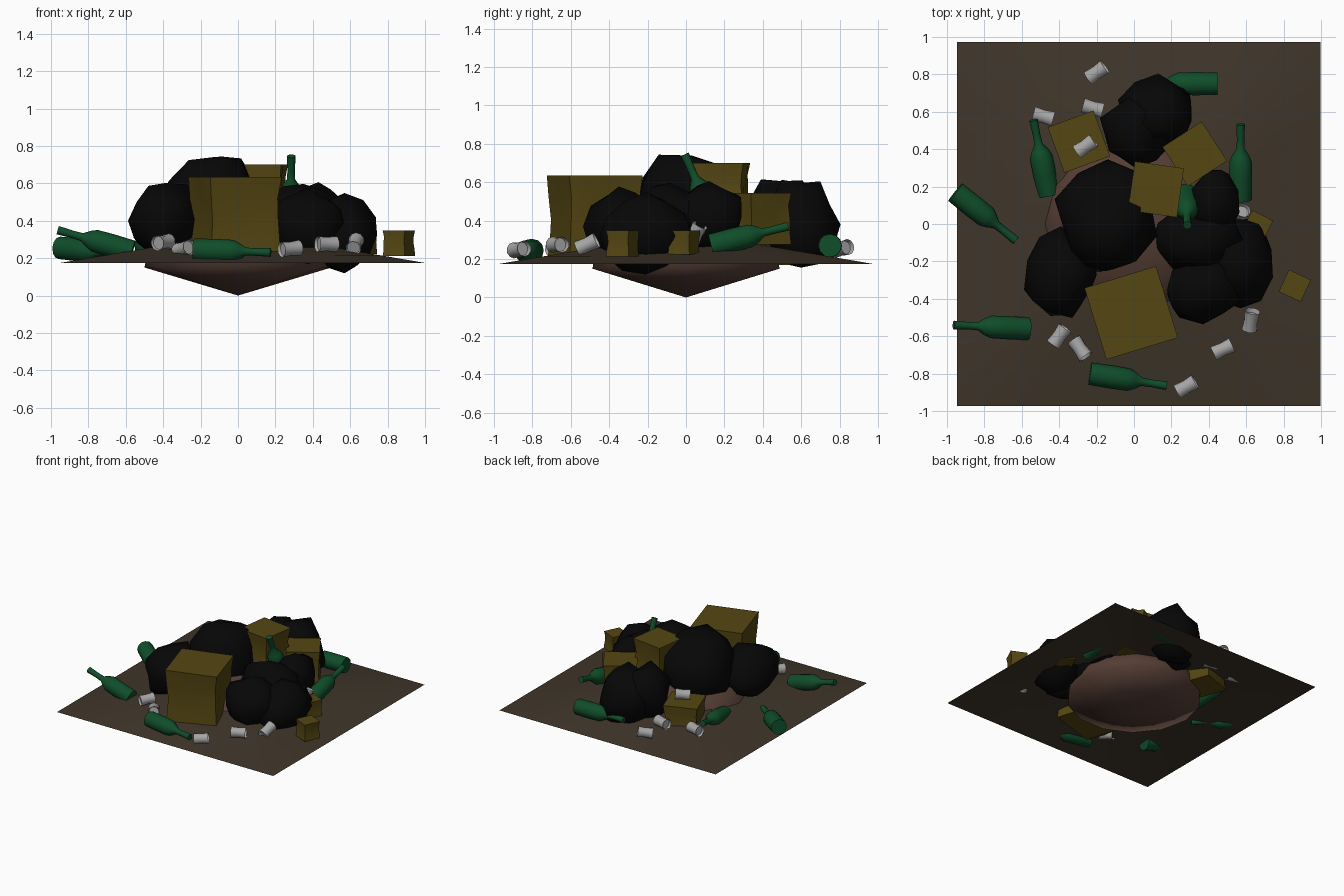
import bpy, bmesh, math, random
from mathutils import Vector, Matrix

if "Cube" in bpy.data.objects:
    bpy.data.objects.remove(bpy.data.objects["Cube"])

random.seed(11)

def mat(name, rgb):
    m = bpy.data.materials.new(name)
    m.diffuse_color = (*rgb, 1)
    m.use_nodes = True
    m.node_tree.nodes["Principled BSDF"].inputs["Base Color"].default_value = m.diffuse_color
    return m

DIRT = mat("dirt", (0.05, 0.036, 0.023))
CLAY = mat("clay", (0.09, 0.047, 0.035))
BLACK = mat("bin_bag_black", (0.002, 0.002, 0.002))
CARD = mat("cardboard", (0.09, 0.062, 0.006))
GREEN = mat("bottle_green", (0.005, 0.075, 0.023))
TIN = mat("tin", (0.38, 0.38, 0.38))

def finish(bm, name, material, angle=40, matrix=None):
    bmesh.ops.recalc_face_normals(bm, faces=bm.faces)
    me = bpy.data.meshes.new(name)
    bm.to_mesh(me)
    bm.free()
    ob = bpy.data.objects.new(name, me)
    bpy.context.collection.objects.link(ob)
    me.materials.append(material)
    if matrix:
        ob.matrix_world = matrix
    bpy.context.view_layer.objects.active = ob
    ob.select_set(True)
    bpy.ops.object.shade_smooth_by_angle(angle=math.radians(angle))
    ob.select_set(False)
    return ob

def lathe(profile, sides):
    """Revolve (radius, height) points around z."""
    bm = bmesh.new()
    rings = []
    for r, z in profile:
        if r == 0:
            rings.append([bm.verts.new((0, 0, z))])
        else:
            rings.append([bm.verts.new((r * math.cos(2 * math.pi * i / sides),
                                        r * math.sin(2 * math.pi * i / sides), z)) for i in range(sides)])
    for a, b in zip(rings, rings[1:]):
        for i in range(sides):
            j = (i + 1) % sides
            quad = [a[i % len(a)], a[j % len(a)], b[j % len(b)], b[i % len(b)]]
            bm.faces.new(list(dict.fromkeys(quad)))
    return bm

# Ground sheet, gently raised towards the middle
bm = bmesh.new()
bmesh.ops.create_grid(bm, x_segments=8, y_segments=8, size=0.972)
for v in bm.verts:
    edge = 0.972 - max(abs(v.co.x), abs(v.co.y))
    v.co.z = 0.175 + 0.17 * edge
    v.co.x += 0.025
finish(bm, "ground_sheet", DIRT, 60)

# Earth mound under the rubbish, pointed below
bm = lathe([(0, 0), (0.25, 0.075), (0.5, 0.15), (0.48, 0.25), (0.4, 0.34), (0.22, 0.41), (0, 0.43)], 14)
finish(bm, "earth_mound", CLAY, 180)

# Lumpy rubbish bags: centre, half sizes
BAGS = [((-0.14, 0.03, 0.46), (0.27, 0.30, 0.29)),
        ((-0.39, -0.27, 0.40), (0.19, 0.24, 0.20)),
        ((0.13, 0.60, 0.38), (0.20, 0.18, 0.24)),
        ((0.01, 0.50, 0.40), (0.18, 0.19, 0.22)),
        ((0.43, 0.12, 0.42), (0.13, 0.18, 0.18)),
        ((0.35, -0.08, 0.38), (0.23, 0.20, 0.22)),
        ((0.57, -0.21, 0.32), (0.17, 0.23, 0.20)),
        ((0.37, -0.35, 0.37), (0.20, 0.17, 0.19))]
for n, (c, s) in enumerate(BAGS):
    bm = bmesh.new()
    bmesh.ops.create_icosphere(bm, subdivisions=2, radius=1)
    for v in bm.verts:
        k = random.uniform(0.88, 1.15)
        v.co = Vector((v.co.x * s[0], v.co.y * s[1], v.co.z * s[2])) * k
    finish(bm, f"rubbish_bag_{n + 1}", BLACK, 60, Matrix.Translation(c))

# Dented cardboard boxes: centre, width, height, turn
BOXES = [((-0.015, -0.475, 0.405), 0.40, 0.46, 17),
         ((0.117, 0.185, 0.58), 0.265, 0.24, -8),
         ((-0.295, 0.44, 0.285), 0.26, 0.23, 20),
         ((0.325, 0.375, 0.41), 0.25, 0.27, 33),
         ((0.66, -0.01, 0.285), 0.125, 0.125, -27),
         ((0.86, -0.33, 0.28), 0.13, 0.135, -25)]
for n, (c, w, h, turn) in enumerate(BOXES):
    bm = bmesh.new()
    bmesh.ops.create_cube(bm, size=1)
    bmesh.ops.subdivide_edges(bm, edges=bm.edges[:], cuts=3, use_grid_fill=True)
    for v in bm.verts:
        # the sides cave in at mid height, the rims stay square
        sag = 1 - random.uniform(0.03, 0.13) * (1 - (2 * v.co.z) ** 2)
        v.co = Vector((v.co.x * w * sag, v.co.y * w * sag, v.co.z * h))
    finish(bm, f"cardboard_box_{n + 1}", CARD, 50,
           Matrix.Translation(c) @ Matrix.Rotation(math.radians(turn), 4, 'Z'))

# Bottles: base point to mouth point
BOTTLES = [((-0.955, 0.17, 0.255), (-0.635, -0.085, 0.225)),
           ((-0.565, -0.56, 0.235), (-0.965, -0.54, 0.35)),
           ((-0.235, -0.80, 0.245), (0.175, -0.865, 0.23)),
           ((-0.455, 0.16, 0.225), (-0.53, 0.52, 0.31)),
           ((0.57, 0.13, 0.27), (0.57, 0.53, 0.37)),
           ((0.28, 0.16, 0.365), (0.285, 0.0, 0.73)),
           ((0.447, 0.75, 0.27), (0.03, 0.75, 0.27))]
for n, (a, b) in enumerate(BOTTLES):
    a, b = Vector(a), Vector(b)
    bm = lathe([(0, 0), (0.06, 0), (0.062, 0.12), (0.06, 0.21), (0.045, 0.245), (0.022, 0.28),
                (0.02, 0.33), (0.023, 0.415), (0, 0.415)], 12)
    finish(bm, f"bottle_{n + 1}", GREEN, 40,
           Matrix.Translation(a) @ (b - a).to_track_quat('Z', 'Y').to_matrix().to_4x4())

# Crushed open tins: centre, heading, tilt
CANS = [((-0.2, 0.81, 0.255), 35, 8), ((-0.22, 0.62, 0.27), -15, 0), ((-0.485, 0.575, 0.27), -15, 0),
        ((-0.26, 0.415, 0.43), 35, 5), ((-0.4, -0.6, 0.285), 55, 5), ((-0.29, -0.665, 0.25), 125, -10),
        ((0.28, -0.87, 0.25), 30, 5), ((0.475, -0.67, 0.275), 25, 0), ((0.625, -0.515, 0.275), 80, 25),
        ((0.57, 0.05, 0.33), 60, 60)]
for n, (c, turn, tilt) in enumerate(CANS):
    bm = lathe([(0, -0.04), (0.036, -0.04), (0.042, -0.055), (0.037, 0), (0.042, 0.055),
                (0.036, 0.03), (0, 0.03)], 10)
    rot = Matrix.Rotation(math.radians(turn), 4, 'Z') @ Matrix.Rotation(math.radians(90 - tilt), 4, 'Y')
    finish(bm, f"tin_can_{n + 1}", TIN, 40, Matrix.Translation(c) @ rot)
